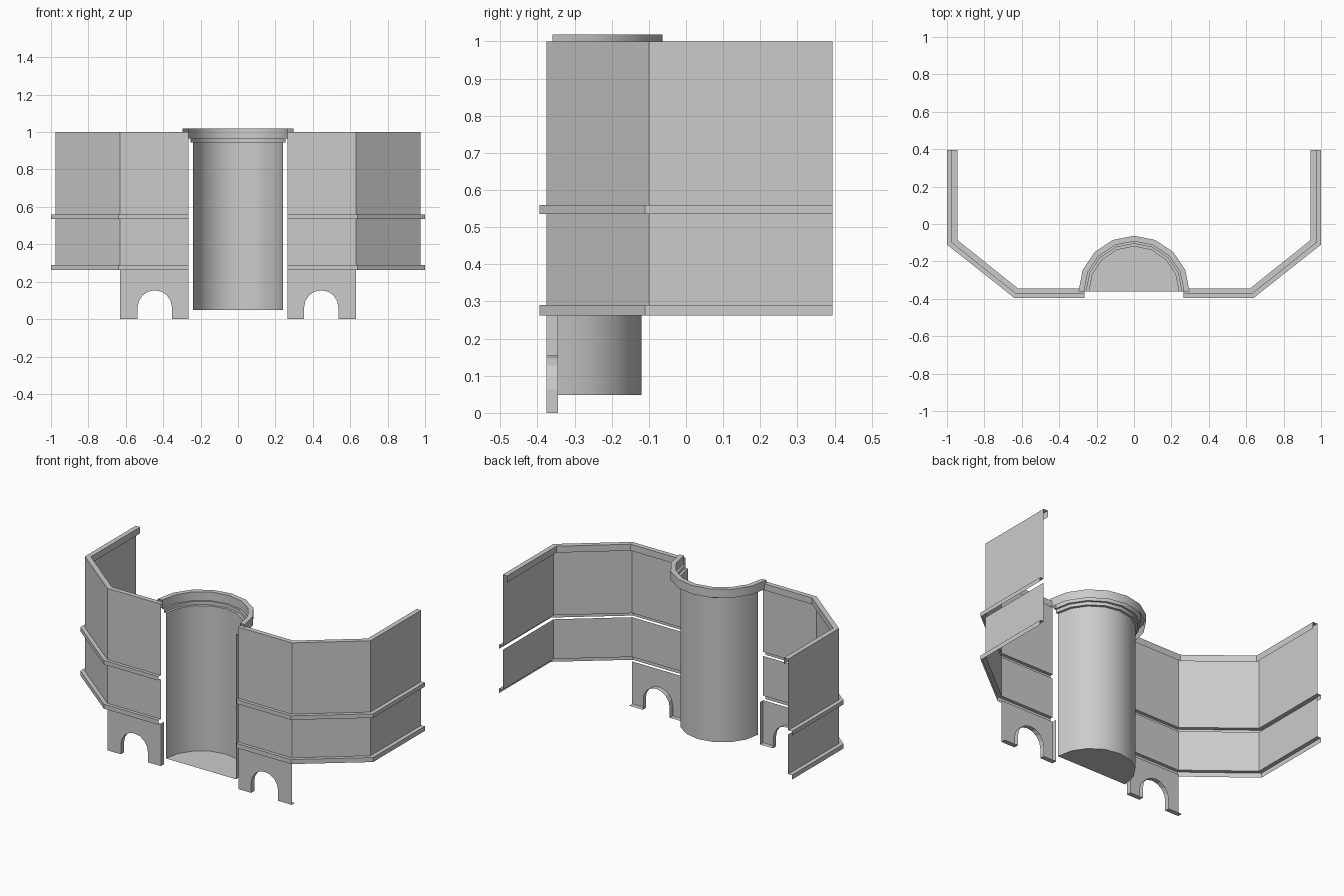
import bpy, bmesh, math

cube = bpy.data.objects.get("Cube")
if cube:
    bpy.data.objects.remove(cube, do_unlink=True)

# One plain grey for everything
grey = bpy.data.materials.new("stone_grey")
grey.use_nodes = True
colour = (0.6, 0.6, 0.6, 1)
grey.diffuse_color = colour
grey.node_tree.nodes["Principled BSDF"].inputs["Base Color"].default_value = colour


def finish(name, bm, mirror=True, smooth=False):
    mesh = bpy.data.meshes.new(name)
    bmesh.ops.remove_doubles(bm, verts=bm.verts[:], dist=0.0001)
    bm.to_mesh(mesh)
    bm.free()
    mesh.materials.append(grey)
    obj = bpy.data.objects.new(name, mesh)
    bpy.context.collection.objects.link(obj)
    if smooth:
        for poly in mesh.polygons:
            poly.use_smooth = True
        mesh.set_sharp_from_angle(angle=math.radians(30))
    if mirror:
        obj.modifiers.new("mirror", "MIRROR").use_mirror_merge = False
    return obj


def loft(bm, rows):
    """Skin a list of equal-length point rows with quads."""
    grid = [[bm.verts.new(p) for p in row] for row in rows]
    for low, high in zip(grid, grid[1:]):
        for i in range(len(low) - 1):
            bm.faces.new((low[i], low[i + 1], high[i + 1], high[i]))


def sweep(name, profile):
    """Wall strip: profile is a list of (plan path, height)."""
    bm = bmesh.new()
    loft(bm, [[(x, y, z) for x, y in path] for path, z in profile])
    return finish(name, bm)


# Plan paths of the wall face, the projecting ledges and the inner lip
INNER_X, BACK_Y = 0.265, 0.395
wall = [(INNER_X, -0.375), (0.63, -0.375), (0.975, -0.10), (0.975, BACK_Y)]
ledge = [(INNER_X, -0.395), (0.64, -0.395), (1.0, -0.11), (1.0, BACK_Y)]
lip = [(INNER_X, -0.345), (0.62, -0.345), (0.945, -0.085), (0.945, BACK_Y)]

# Wall panels, with open slots behind the ledges
sweep("upper_wall", [(wall, 0.56), (wall, 1.0)])
sweep("middle_wall", [(wall, 0.29), (wall, 0.535)])
sweep("top_lip", [(wall, 1.0), (lip, 1.0), (lip, 0.96)])
for name, low, high in (("upper_ledge", 0.535, 0.56), ("lower_ledge", 0.262, 0.29)):
    sweep(name, [(ledge, low), (ledge, high), (wall, high)])

# Arched base panel: front face plus returns round the opening and inner end
FRONT, REAR = -0.375, -0.345
OUTER_X, ARCH_X, ARCH_R, SPRING = 0.63, 0.445, 0.092, 0.062
arch = [(ARCH_X + ARCH_R * math.cos(a), SPRING + ARCH_R * math.sin(a))
        for a in (math.pi * (1 - i / 8) for i in range(9))]
edge = [(INNER_X, 0.262), (INNER_X, 0), (ARCH_X - ARCH_R, 0), *arch,
        (ARCH_X + ARCH_R, 0), (OUTER_X, 0)]
bm = bmesh.new()
bm.faces.new([bm.verts.new((x, FRONT, z)) for x, z in edge + [(OUTER_X, 0.262)]])
loft(bm, [[(x, y, z) for x, z in edge] for y in (REAR, FRONT)])
finish("arched_base", bm)


# Half-round niche, open to the front
CENTRE_Y, SEGMENTS = -0.36, 8


def half_ring(radius, z):
    angles = [math.pi * (1 - i / SEGMENTS) for i in range(SEGMENTS + 1)]
    return [(radius * math.cos(a), CENTRE_Y + radius * math.sin(a), z) for a in angles]


def half_turn(name, profile, floor=False):
    bm = bmesh.new()
    loft(bm, [half_ring(r, z) for r, z in profile])
    if floor:
        bm.faces.new([bm.verts.new(p) for p in reversed(half_ring(*profile[0]))])
    return finish(name, bm, mirror=False, smooth=True)


half_turn("niche_shaft", [(0.24, 0.048), (0.24, 0.945)], floor=True)
half_turn("niche_crown", [(0.24, 0.945), (0.255, 0.945), (0.255, 0.965), (0.267, 0.965),
                          (0.267, 1.018), (0.297, 1.018), (0.297, 0.965)])
